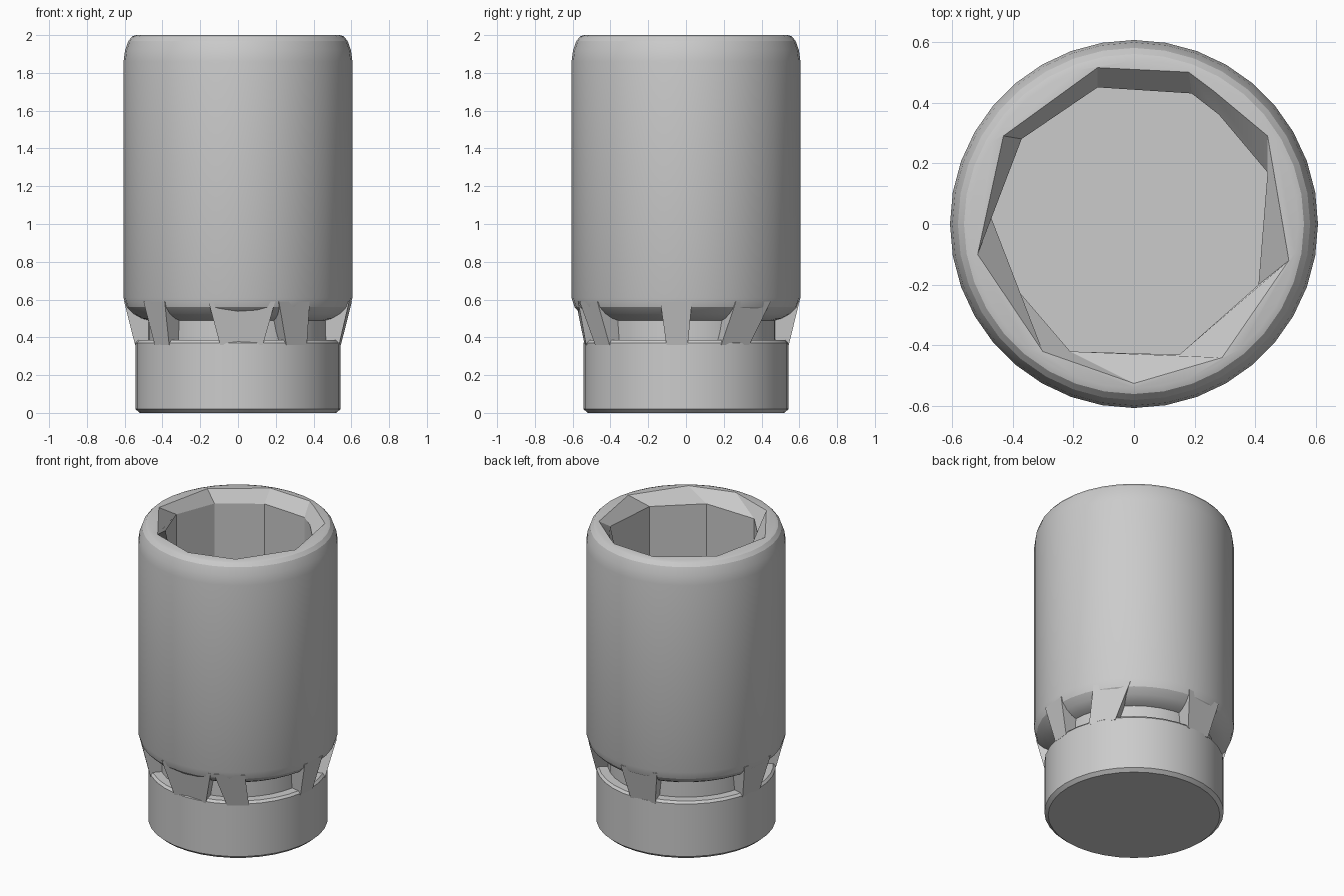
import bpy, bmesh
from math import cos, sin, tau, radians

if "Cube" in bpy.data.objects:
    bpy.data.objects.remove(bpy.data.objects["Cube"])


def loft(name, rings):
    """Skin a stack of equal-length point rings and cap both ends."""
    bm = bmesh.new()
    loops = [[bm.verts.new(p) for p in ring] for ring in rings]
    n = len(loops[0])
    for a, b in zip(loops, loops[1:]):
        for i in range(n):
            j = (i + 1) % n
            bm.faces.new((a[i], a[j], b[j], b[i]))
    bm.faces.new(loops[0])
    bm.faces.new(loops[-1])
    bmesh.ops.recalc_face_normals(bm, faces=bm.faces)
    me = bpy.data.meshes.new(name)
    bm.to_mesh(me)
    bm.free()
    ob = bpy.data.objects.new(name, me)
    bpy.context.collection.objects.link(ob)
    return ob


def circle(r, z, n=36):
    return [(r * cos(tau * i / n), r * sin(tau * i / n), z) for i in range(n)]


def activate(ob):
    bpy.ops.object.select_all(action='DESELECT')
    ob.select_set(True)
    bpy.context.view_layer.objects.active = ob


# Outer body: drive collar, neck groove, rounded barrel
profile = [(0.52, 0.0), (0.543, 0.02), (0.543, 0.37), (0.53, 0.385), (0.475, 0.385),
           (0.475, 0.49), (0.51, 0.5), (0.555, 0.525), (0.59, 0.56), (0.606, 0.61),
           (0.606, 1.86), (0.598, 1.92), (0.58, 1.97), (0.56, 1.993), (0.54, 2.0)]
body = loft("socket_body", [circle(r, z) for r, z in profile])

# Uneven faceted bore with a chamfered mouth
bore = [(-0.12, 0.45), (0.19, 0.43), (0.28, 0.36), (0.44, 0.17), (0.41, -0.2),
        (0.15, -0.43), (-0.21, -0.42), (-0.39, -0.21), (-0.47, 0.02), (-0.37, 0.28)]
mouth = [(-0.12, 0.515), (0.18, 0.5), (0.26, 0.44), (0.44, 0.29), (0.51, -0.12),
         (0.29, -0.44), (0.0, -0.525), (-0.3, -0.42), (-0.515, -0.1), (-0.43, 0.29)]
cutter = loft("bore_cutter", [[(x, y, 0.6) for x, y in bore],
                              [(x, y, 1.92) for x, y in bore],
                              [(x, y, 2.0) for x, y in mouth],
                              [(x, y, 2.1) for x, y in mouth]])
cutter.hide_render = True
mod = body.modifiers.new("bore", 'BOOLEAN')
mod.operation = 'DIFFERENCE'
mod.solver = 'EXACT'
mod.object = cutter
activate(body)
bpy.ops.object.modifier_apply(modifier=mod.name)
bpy.data.objects.remove(cutter)
bpy.ops.object.shade_smooth_by_angle(angle=radians(20))


# Slanted webs bridging the neck groove
def web(index, angle, half_top, half_low, skew=0.0):
    def ring(r_in, r_out, half, z, offset):
        a0, a1 = (radians(angle + offset + s * half) for s in (-1, 1))
        return [(r * cos(a), r * sin(a), z) for r, a in
                ((r_in, a0), (r_out, a0), (r_out, a1), (r_in, a1))]
    loft(f"neck_web_{index}", [ring(0.42, 0.545, half_low, 0.36, -skew),
                               ring(0.42, 0.604, half_top, 0.59, 0)])


webs = [(-88, 17, 12, 0), (-60, 9, 7, -5), (-5, 8, 6, 0), (37, 11, 9, 8),
        (96, 12, 9, 0), (172, 11, 8, 0), (222, 8, 6, 0)]
for i, w in enumerate(webs):
    web(i + 1, *w)
